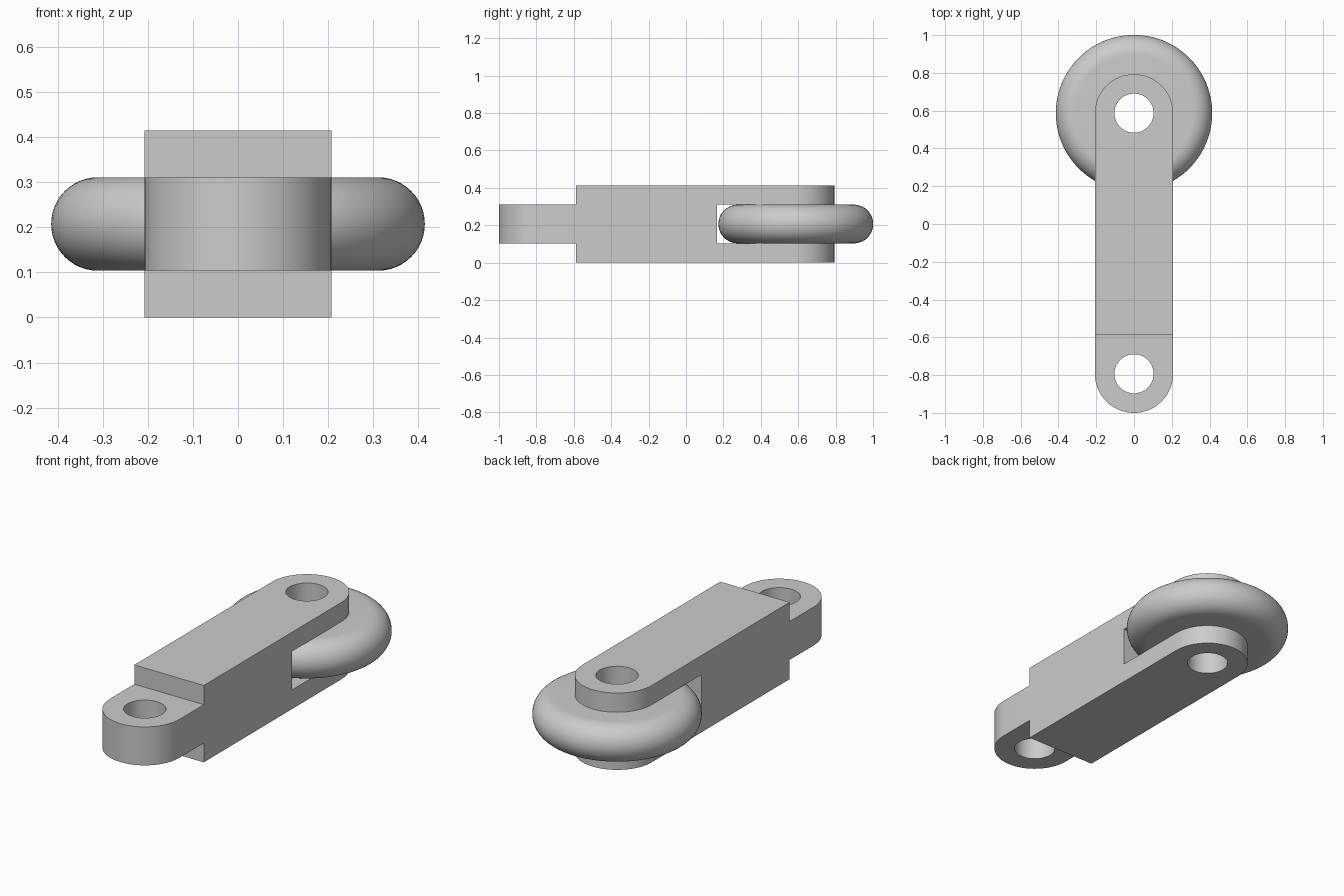
import bpy, bmesh, math
from mathutils import Matrix

if "Cube" in bpy.data.objects:
    bpy.data.objects.remove(bpy.data.objects["Cube"], do_unlink=True)

R = 0.207                 # half width of the link
H = 2 * R                 # full height
Z0, Z1 = R / 2, 1.5 * R   # middle layer: tongue, slot and roller
HOLE = R / 2
FRONT, FORK, AXLE = -1 + R, 0.793 - R, 0.587
SHOULDER, SLOT = -0.587, 0.165

grey = bpy.data.materials.new("plain grey")
grey.use_nodes = True
grey.diffuse_color = (0.6, 0.6, 0.6, 1)
grey.node_tree.nodes["Principled BSDF"].inputs["Base Color"].default_value = grey.diffuse_color


def make(name, bm):
    bmesh.ops.recalc_face_normals(bm, faces=bm.faces)
    mesh = bpy.data.meshes.new(name)
    bm.to_mesh(mesh)
    bm.free()
    mesh.materials.append(grey)
    ob = bpy.data.objects.new(name, mesh)
    bpy.context.collection.objects.link(ob)
    return ob


def arc(cx, cy, r, a0, a1, n):
    angles = [math.radians(a0 + (a1 - a0) * i / n) for i in range(n + 1)]
    return [(cx + r * math.cos(a), cy + r * math.sin(a)) for a in angles]


def box(name, y0, y1, z0, z1):
    bm = bmesh.new()
    place = Matrix.Translation((0, (y0 + y1) / 2, (z0 + z1) / 2))
    bmesh.ops.create_cube(bm, size=1, matrix=place @ Matrix.Diagonal((1, y1 - y0, z1 - z0, 1)))
    return make(name, bm)


def rod(name, y):
    bm = bmesh.new()
    bmesh.ops.create_cone(bm, cap_ends=True, segments=64, radius1=HOLE, radius2=HOLE,
                          depth=1, matrix=Matrix.Translation((0, y, R)))
    return make(name, bm)


def finish(ob):
    bpy.ops.object.select_all(action="DESELECT")
    bpy.context.view_layer.objects.active = ob
    ob.select_set(True)
    for mod in list(ob.modifiers):
        bpy.ops.object.modifier_apply(modifier=mod.name)
    bpy.ops.object.shade_smooth_by_angle(angle=math.radians(30))


# Link body: rounded bar, cut to a tongue at the front and a fork at the back
bm = bmesh.new()
outline = arc(0, FORK, R, 0, 180, 32) + arc(0, FRONT, R, 180, 360, 32)
face = bm.faces.new([bm.verts.new((x, y, 0)) for x, y in outline])
top = bmesh.ops.extrude_face_region(bm, geom=[face])["geom"]
bmesh.ops.translate(bm, vec=(0, 0, H), verts=[v for v in top if isinstance(v, bmesh.types.BMVert)])
body = make("link_body", bm)

cutters = [
    box("tongue_cutter_top", -2, SHOULDER, Z1, 1),
    box("tongue_cutter_bottom", -2, SHOULDER, -1, Z0),
    box("slot_cutter", SLOT, 2, Z0, Z1),
    rod("front_hole_cutter", FRONT),
    rod("axle_hole_cutter", AXLE),
]
for cutter in cutters:
    cutter.hide_render = True
    mod = body.modifiers.new(cutter.name, "BOOLEAN")
    mod.operation = "DIFFERENCE"
    mod.solver = "EXACT"
    mod.object = cutter
finish(body)
for cutter in cutters:
    bpy.data.objects.remove(cutter, do_unlink=True)

# Roller: flat disc with a fully rounded rim and an axle bore
bm = bmesh.new()
profile = [(HOLE, Z0)] + arc(2 * R - HOLE, R, HOLE, -90, 90, 24) + [(HOLE, Z1)]
verts = [bm.verts.new((r, 0, z)) for r, z in profile]
edges = [bm.edges.new((a, b)) for a, b in zip(verts, verts[1:] + verts[:1])]
bmesh.ops.spin(bm, geom=verts + edges, cent=(0, 0, 0), axis=(0, 0, 1),
               angle=math.tau, steps=96, use_merge=True)
bmesh.ops.remove_doubles(bm, verts=bm.verts, dist=0.0001)
bmesh.ops.translate(bm, vec=(0, AXLE, 0), verts=bm.verts)
finish(make("roller", bm))
